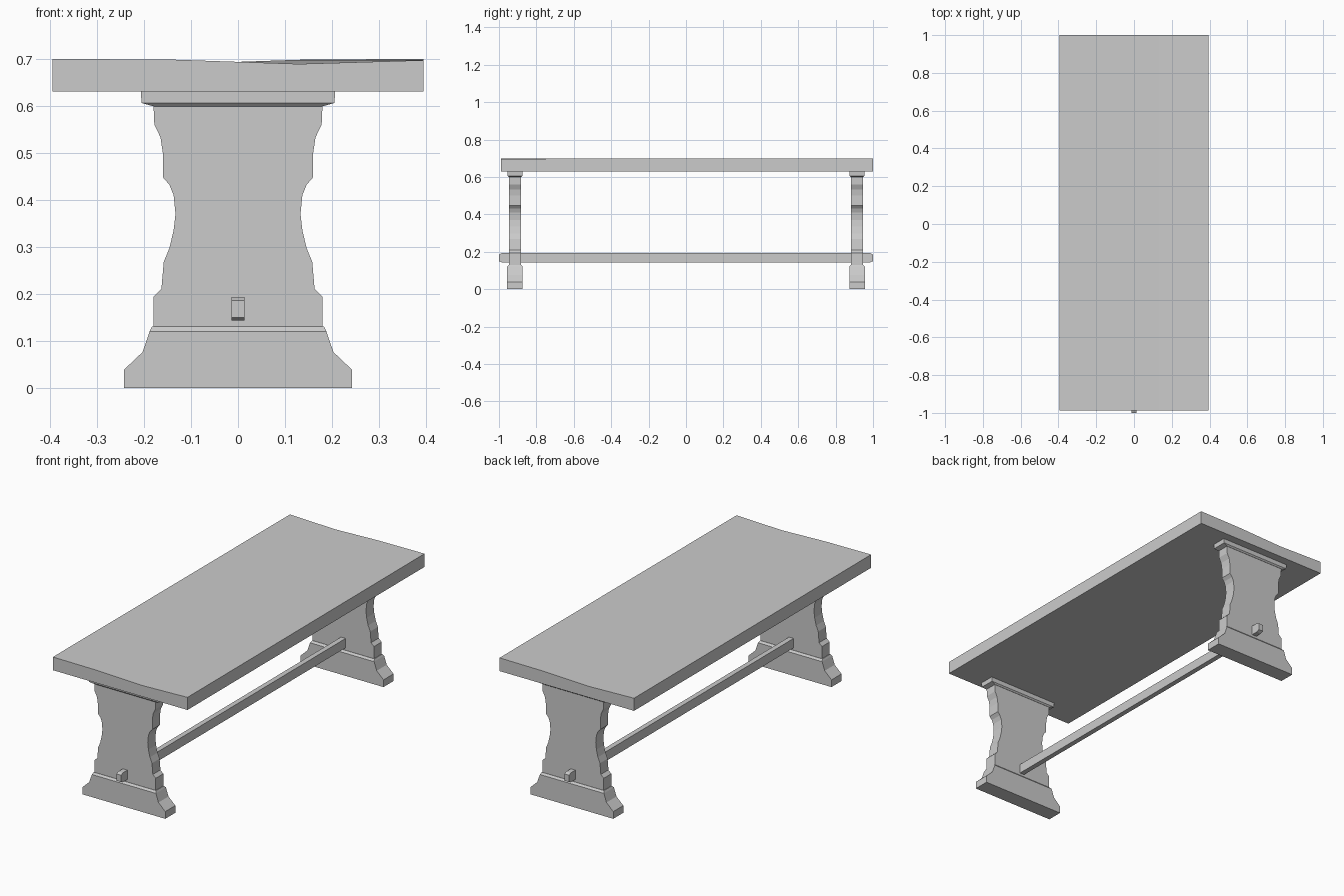
import bpy, bmesh

if "Cube" in bpy.data.objects:
    bpy.data.objects.remove(bpy.data.objects["Cube"])


def make_object(name, bm):
    bmesh.ops.remove_doubles(bm, verts=bm.verts, dist=1e-5)
    bmesh.ops.recalc_face_normals(bm, faces=bm.faces)
    mesh = bpy.data.meshes.new(name)
    bm.to_mesh(mesh)
    bm.free()
    obj = bpy.data.objects.new(name, mesh)
    bpy.context.collection.objects.link(obj)
    return obj


def loft(name, loops):
    """Closed solid skinned through matching loops of points."""
    bm = bmesh.new()
    rings = [[bm.verts.new(p) for p in loop] for loop in loops]
    for a, b in zip(rings, rings[1:]):
        for i in range(len(a)):
            j = (i + 1) % len(a)
            bm.faces.new((a[i], a[j], b[j], b[i]))
    bm.faces.new(rings[0])
    bm.faces.new(rings[-1])
    return make_object(name, bm)


def stacked(name, y, levels):
    """Solid from rectangular sections (half width, half depth, height)."""
    return loft(name, [[(-w, y - d, z), (w, y - d, z), (w, y + d, z), (-w, y + d, z)]
                       for w, d, z in levels])


# Tabletop: slightly worn, hollowed planks, dipping differently at each end
xs = [-0.395, -0.13, 0.13, 0.395]
dips = [0.70, 0.698, 0.689, 0.697]
ends = []
for y, heights in ((-0.988, dips), (1.0, dips[::-1])):
    ends.append([(x, y, 0.63) for x in xs] +
                [(x, y, z) for x, z in zip(xs[::-1], heights[::-1])])
loft("tabletop", ends)

# Half outline of the shaped leg board
outline = [(0.18, 0.125), (0.18, 0.194), (0.163, 0.21), (0.158, 0.268),
           (0.146, 0.297), (0.137, 0.335), (0.133, 0.37), (0.137, 0.41),
           (0.146, 0.432), (0.16, 0.448), (0.16, 0.5), (0.165, 0.533),
           (0.178, 0.56), (0.18, 0.605)]
foot = [(0.243, 0.042, 0), (0.243, 0.042, 0.038), (0.203, 0.042, 0.076),
        (0.188, 0.042, 0.12), (0.183, 0.033, 0.13)]
cap = [(0.18, 0.033, 0.599), (0.205, 0.04, 0.606), (0.207, 0.04, 0.631)]

# Trestle at each end: foot, shaped board and cap
for side, y in (("front", -0.915), ("back", 0.915)):
    stacked(side + "_foot", y, foot)
    stacked(side + "_leg_board", y, [(w, 0.032, z) for w, z in outline])
    stacked(side + "_cap", y, cap)

# Stretcher bar passing through both boards, with chamfered ends
loft("stretcher", [[(-0.0135, y, 0.168 - h), (0.0135, y, 0.168 - h),
                    (0.0135, y, 0.168 + h), (-0.0135, y, 0.168 + h)]
                   for y, h in ((-1, 0.018), (-0.985, 0.025), (0.985, 0.025), (1, 0.018))])
